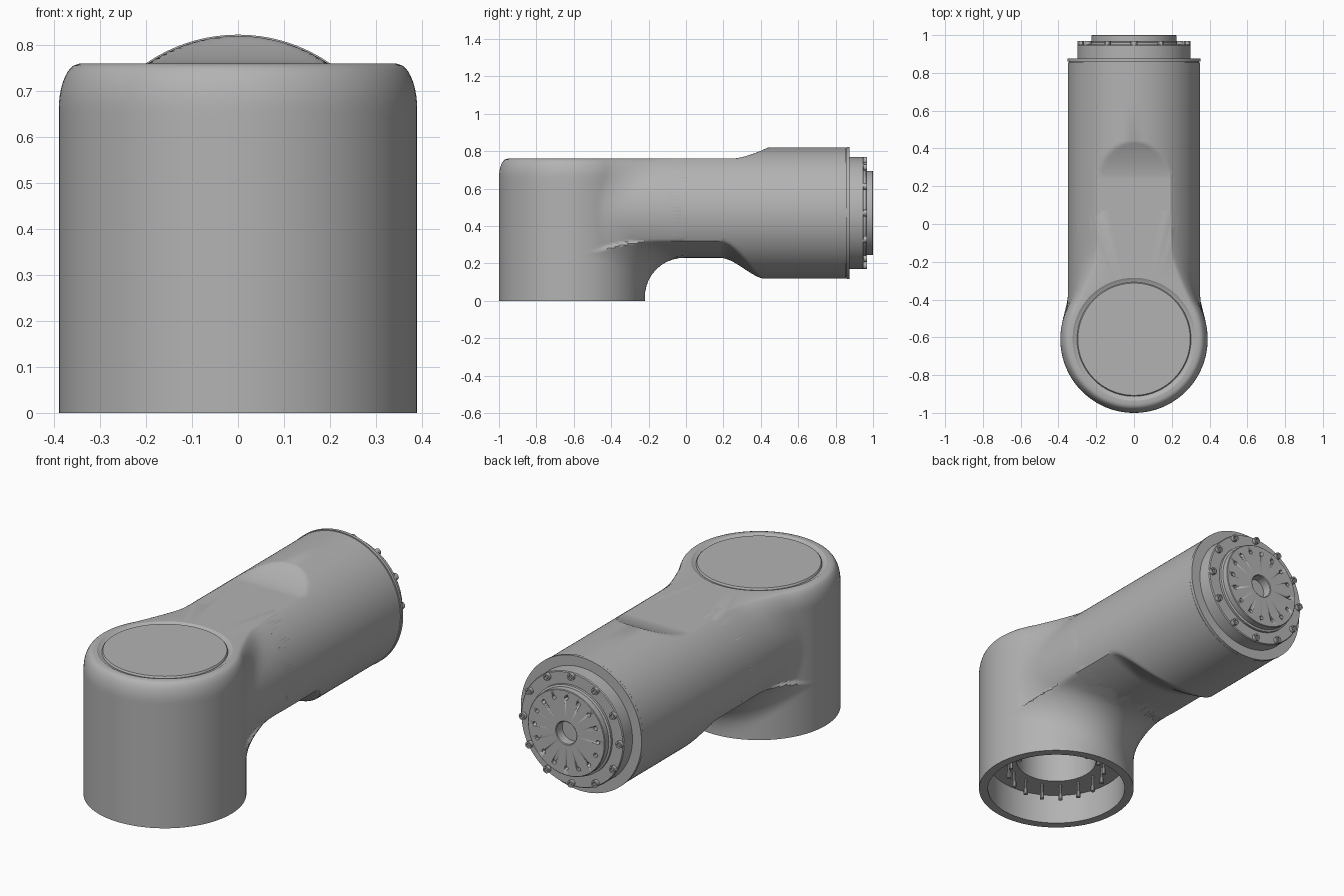
import bpy, bmesh, math
from mathutils import Matrix, Vector

cube = bpy.data.objects.get("Cube")
if cube:
    bpy.data.objects.remove(cube, do_unlink=True)

grey = bpy.data.materials.new("satin grey")
grey.use_nodes = True
grey.diffuse_color = (0.45, 0.45, 0.45, 1)
grey.node_tree.nodes["Principled BSDF"].inputs["Base Color"].default_value = (0.45, 0.45, 0.45, 1)

AXIS_Y, AXIS_Z = -0.61, 0.47      # column axis (y) and arm axis (z)
COL_R, ARM_R, TOP = 0.39, 0.35, 0.76
TO_Y = Matrix.Translation((0, 0, AXIS_Z)) @ Matrix.Rotation(-math.pi / 2, 4, 'X')
AT_COLUMN = Matrix.Translation((0, AXIS_Y, 0))


def finish(name, bm, angle=30):
    bmesh.ops.recalc_face_normals(bm, faces=bm.faces)
    me = bpy.data.meshes.new(name)
    bm.to_mesh(me)
    bm.free()
    me.materials.append(grey)
    ob = bpy.data.objects.new(name, me)
    bpy.context.collection.objects.link(ob)
    bpy.ops.object.select_all(action='DESELECT')
    ob.select_set(True)
    bpy.context.view_layer.objects.active = ob
    bpy.ops.object.shade_smooth_by_angle(angle=math.radians(angle))
    return ob


def skin(bm, rings):
    """Join closed rings of points with quads and cap both ends."""
    loops = [[bm.verts.new(p) for p in ring] for ring in rings]
    n = len(loops[0])
    for a, b in zip(loops, loops[1:]):
        for i in range(n):
            j = (i + 1) % n
            bm.faces.new((a[i], a[j], b[j], b[i]))
    bm.faces.new(loops[0])
    bm.faces.new(loops[-1])


def lathe(bm, profile, mat, n=64):
    """Revolve (radius, height) points round local z."""
    skin(bm, [[mat @ Vector((r * math.cos(math.tau * i / n), r * math.sin(math.tau * i / n), h))
               for i in range(n)] for r, h in profile])


def bolt_circle(bm, profile, mat, radius, count, n=12):
    for i in range(count):
        a = math.tau * i / count
        lathe(bm, profile, mat @ Matrix.Translation((radius * math.cos(a), radius * math.sin(a), 0)), n)


def column_radius(z):
    if z <= 0.66:
        return COL_R
    return 0.345 + 0.045 * math.sqrt(max(0, 1 - ((z - 0.66) / 0.1) ** 2))


def blend_distance(r, s, c, z, rc):
    """Distance to column and arm joined with a fillet that fades where they run parallel."""
    x = r * s
    a = r - rc
    h = math.hypot(x, z - AXIS_Z)
    b, nx = h - ARM_R, x / max(h, 1e-6)
    g = math.sqrt(1 + (1.8 * x) ** 2)
    under = (0.23 + 0.9 * x * x - z) / g
    if under > b:
        b, nx = under, 1.8 * x / g
    if c < 0:
        b = max(b, -r * c)
    f = 0.21 * max(0.0, 1 - nx * s)
    return max(f, min(a, b)) - math.hypot(max(f - a, 0), max(f - b, 0))


def blended_radius(t, z, limit=0.70):
    s, c, rc = math.sin(t), math.cos(t), column_radius(z)
    if c < -0.2:
        return rc
    r = 0.30
    while r < limit and blend_distance(r, s, c, z, rc) < 0:
        r += 0.012
    if r >= limit:
        return limit
    lo, hi = r - 0.012, r
    for _ in range(10):
        m = (lo + hi) / 2
        if blend_distance(m, s, c, z, rc) < 0:
            lo = m
        else:
            hi = m
    return lo


# Column: socket underneath, filleted outer wall, grooved lid on top
N = 128
angles = [math.tau * i / N for i in range(N)]


def column_ring(z, radius=None):
    ring = []
    for t in angles:
        r = radius if radius is not None else blended_radius(t, z)
        ring.append((r * math.sin(t), AXIS_Y + r * math.cos(t), z))
    return ring


heights = [0, 0.02, 0.05, 0.08] + [0.1 + 0.008 * i for i in range(33)]
heights += [0.38 + 0.02 * i for i in range(15)]
heights += [0.675, 0.69, 0.705, 0.72, 0.732, 0.742, 0.75, 0.756, TOP]
rings = [column_ring(z, r) for r, z in
         ((0.2, 0.32), (0.2, 0.16), (0.345, 0.16), (0.345, 0.0))]
rings += [column_ring(z) for z in heights]
rings += [column_ring(z, r) for r, z in
          ((0.325, TOP), (0.312, 0.752), (0.302, 0.750), (0.300, TOP - 0.003), (0.297, TOP))]
bm = bmesh.new()
skin(bm, rings)
finish("column_housing", bm)

# Socket bolts hanging from the ledge
bm = bmesh.new()
bolt_circle(bm, [(0.011, 0.075), (0.011, 0.105), (0.007, 0.105), (0.007, 0.165)], AT_COLUMN, 0.24, 16, 10)
finish("socket_bolts", bm)


# Arm: round tube, planed flat above and scooped below
def smooth(t):
    t = min(max(t, 0), 1)
    return t * t * (3 - 2 * t)


def arm_ring(y):
    top = TOP + 0.061 * min(max((y - 0.24) / 0.2, 0), 1) ** 1.6
    low = 0.23 - 0.115 * smooth((y - 0.18) / 0.26)
    ring = []
    for i in range(N):
        t = math.tau * i / N
        x, z = ARM_R * math.cos(t), AXIS_Z + ARM_R * math.sin(t)
        if y < 0.44:
            z = min(z, top) if z > AXIS_Z else max(z, low + 0.9 * x * x)
        ring.append((x, y, z))
    return ring


bm = bmesh.new()
skin(bm, [arm_ring(y) for y in [-0.08, 0.05, 0.17] + [0.18 + 0.01 * i for i in range(27)] + [0.65, 0.855]])
finish("arm_tube", bm)

# End ring with a thin seam, then the stepped flange
bm = bmesh.new()
lathe(bm, [(0.345, 0.85), (0.345, 0.859), (0.353, 0.859), (0.353, 0.875), (0.32, 0.875)], TO_Y, 96)
finish("arm_end_ring", bm)

bm = bmesh.new()
lathe(bm, [(0.30, 0.86), (0.30, 0.945), (0.296, 0.95), (0.2, 0.95)], TO_Y, 96)
finish("outer_flange", bm)

# Output disc with a centre bore and a circle of small holes
bm = bmesh.new()
lathe(bm, [(0.235, 0.94), (0.235, 0.962), (0.225, 0.966), (0.225, 0.997), (0.222, 1.0),
           (0.062, 1.0), (0.058, 0.997), (0.058, 0.95)], TO_Y, 96)
disc = finish("output_disc", bm)
bm = bmesh.new()
bolt_circle(bm, [(0.011, 0.975), (0.011, 1.02)], TO_Y, 0.185, 16)
cutter = finish("hole_cutter", bm)
cutter.hide_render = True
mod = disc.modifiers.new("holes", 'BOOLEAN')
mod.operation, mod.solver, mod.object = 'DIFFERENCE', 'EXACT', cutter
bpy.context.view_layer.objects.active = disc
bpy.ops.object.modifier_apply(modifier=mod.name)
bpy.data.objects.remove(cutter, do_unlink=True)

# Flange bolts with hollow heads
bm = bmesh.new()
bolt_circle(bm, [(0.018, 0.935), (0.018, 0.968), (0.010, 0.968), (0.010, 0.957)], TO_Y, 0.282, 12)
finish("flange_bolts", bm)
